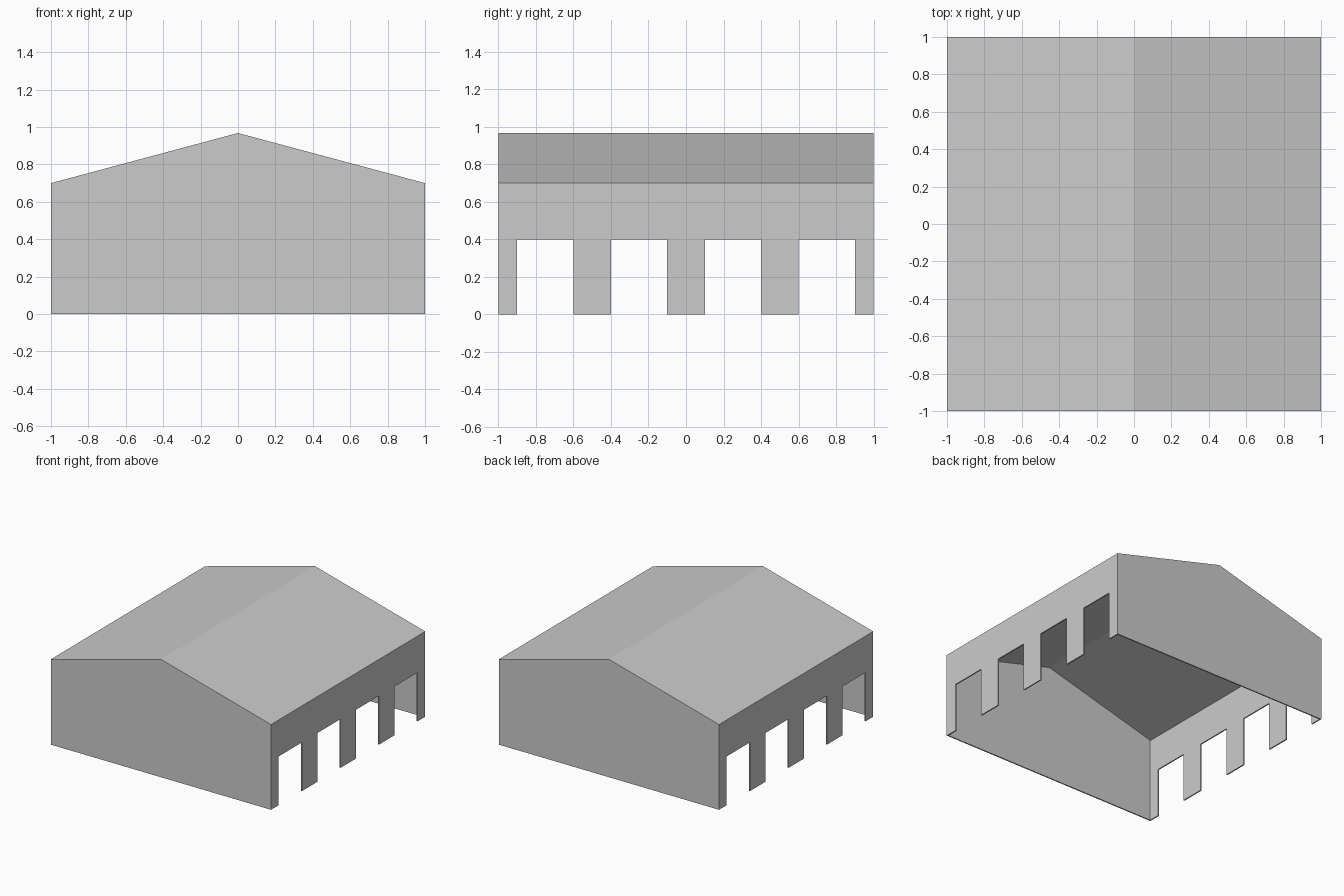
import bpy, bmesh, math
from mathutils import Vector

if "Cube" in bpy.data.objects:
    bpy.data.objects.remove(bpy.data.objects["Cube"])

T = 0.01                              # panel thickness
EAVE = 0.70
RIDGE = EAVE + math.tan(math.radians(15))


def extrude_profile(name, pts, move):
    """Extrude a closed outline of 3D points along the vector move."""
    bm = bmesh.new()
    face = bm.faces.new([bm.verts.new(p) for p in pts])
    out = bmesh.ops.extrude_face_region(bm, geom=[face])["geom"]
    verts = [v for v in out if isinstance(v, bmesh.types.BMVert)]
    bmesh.ops.translate(bm, verts=verts, vec=Vector(move))
    bmesh.ops.recalc_face_normals(bm, faces=bm.faces)
    mesh = bpy.data.meshes.new(name)
    bm.to_mesh(mesh)
    bm.free()
    obj = bpy.data.objects.new(name, mesh)
    bpy.context.collection.objects.link(obj)
    return obj


# Pitched roof: thin chevron running front to back
roof = [(-1, EAVE), (0, RIDGE), (1, EAVE), (1, EAVE - T), (0, RIDGE - T), (-1, EAVE - T)]
extrude_profile("roof", [(x, -1, z) for x, z in roof], (0, 2, 0))

# Solid gable walls at front and back
gable = [(-1, 0), (1, 0), (1, EAVE - T), (0, RIDGE - T), (-1, EAVE - T)]
for name, y in (("front_gable", -1), ("back_gable", 1 - T)):
    extrude_profile(name, [(x, y, z) for x, z in gable], (0, T, 0))

# Side walls with four doorways each, open at the ground
wall = [(1 - T, EAVE - T), (-1 + T, EAVE - T), (-1 + T, 0)]
for i in range(4):
    a = -0.9 + 0.5 * i
    wall += [(a, 0), (a, 0.4), (a + 0.3, 0.4), (a + 0.3, 0)]
wall.append((1 - T, 0))
for name, x in (("right_wall", 1 - T), ("left_wall", -1)):
    extrude_profile(name, [(x, y, z) for y, z in wall], (T, 0, 0))
